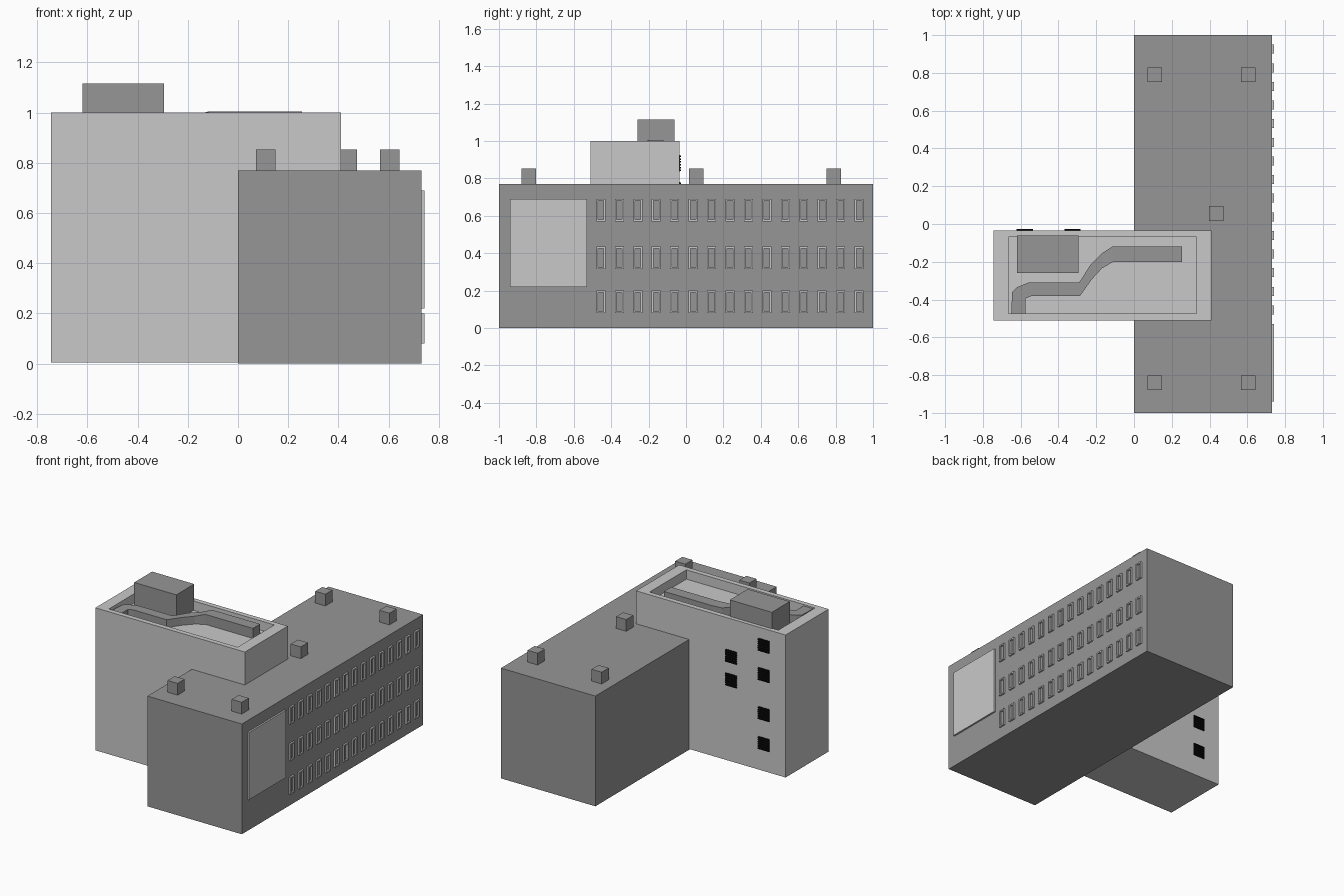
import bpy
import bmesh

cube = bpy.data.objects.get("Cube")
if cube:
    bpy.data.objects.remove(cube, do_unlink=True)


def material(name, value):
    m = bpy.data.materials.new(name)
    m.use_nodes = True
    colour = (value, value, value, 1)
    m.diffuse_color = colour
    m.node_tree.nodes["Principled BSDF"].inputs["Base Color"].default_value = colour
    return m


light = material("light grey", 0.584)
dark = material("mid grey", 0.305)
black = material("black", 0.003)


def finish(bm, name, mat):
    bmesh.ops.recalc_face_normals(bm, faces=bm.faces)
    mesh = bpy.data.meshes.new(name)
    bm.to_mesh(mesh)
    bm.free()
    mesh.materials.append(mat)
    obj = bpy.data.objects.new(name, mesh)
    bpy.context.collection.objects.link(obj)
    return obj


def add_box(bm, x, y, z):
    """Add a box given its (min, max) on each axis."""
    verts = bmesh.ops.create_cube(bm, size=1)["verts"]
    for v in verts:
        v.co = [(a + b) / 2 + c * (b - a) for (a, b), c in zip((x, y, z), v.co)]


def box(name, mat, x, y, z):
    bm = bmesh.new()
    add_box(bm, x, y, z)
    return finish(bm, name, mat)


# Long main wing with roof vents
WALL, FRONT = 0.73, 0.742
box("main_wing", dark, (0, WALL), (-1, 1), (0, 0.77))
vents = [(0.11, 0.79), (0.605, 0.79), (0.435, 0.055), (0.11, -0.84), (0.605, -0.84)]
for i, (x, y) in enumerate(vents):
    box(f"roof_vent_{i + 1}", dark, (x - 0.039, x + 0.039), (y - 0.039, y + 0.039), (0.77, 0.852))

# Large panel on the side wall
box("wall_panel", light, (WALL, FRONT), (-0.94, -0.53), (0.22, 0.69))

# Window frames in three rows
bm = bmesh.new()
HALF, BAR = 0.024, 0.009
for low in (0.08, 0.315, 0.57):
    high = low + 0.12
    for i in range(15):
        y = -0.455 + i * 0.0986
        for a in (y - HALF, y + HALF - BAR):
            add_box(bm, (WALL, FRONT), (a, a + BAR), (low, high))
        for b in (low, high - BAR):
            add_box(bm, (WALL, FRONT), (y - HALF + BAR, y + HALF - BAR), (b, b + BAR))
finish(bm, "window_frames", light)

# Tower with a sunken roof
ROOF = 0.935
bm = bmesh.new()
add_box(bm, (-0.745, 0.41), (-0.51, -0.035), (0.005, 1))
bm.faces.ensure_lookup_table()
top = max(bm.faces, key=lambda f: f.calc_center_median().z)


def sunken(face, z):
    for v in face.verts:
        v.co = (0.33 if v.co.x > -0.17 else -0.665, -0.07 if v.co.y > -0.27 else -0.475, z)


bmesh.ops.inset_region(bm, faces=[top], thickness=0.03)
sunken(top, 1)
bmesh.ops.inset_region(bm, faces=[top], thickness=0.01)
sunken(top, ROOF)
finish(bm, "tower", light)

# Rooftop plant room
box("plant_room", dark, (-0.62, -0.295), (-0.26, -0.062), (ROOF, 1.115))

# Winding rooftop duct, slightly higher at its straight end
outline = [
    (-0.65, -0.475), (-0.645, -0.36), (-0.62, -0.335), (-0.56, -0.31),
    (-0.29, -0.31), (-0.23, -0.215), (-0.17, -0.155), (-0.115, -0.12),
    (0.255, -0.12), (0.255, -0.2), (-0.11, -0.2), (-0.17, -0.235),
    (-0.225, -0.295), (-0.285, -0.38), (-0.54, -0.38), (-0.575, -0.395),
    (-0.575, -0.475),
]
bm = bmesh.new()
base = bm.faces.new([bm.verts.new((x, y, ROOF)) for x, y in outline])
lifted = bmesh.ops.extrude_face_region(bm, geom=[base])["geom"]
for v in lifted:
    if isinstance(v, bmesh.types.BMVert):
        v.co.z = 1.005 if v.co.x > -0.12 else 0.99
bmesh.ops.triangulate(bm, faces=[f for f in bm.faces if len(f.verts) > 4])
finish(bm, "roof_duct", dark)

# Black louvred openings on the back of the tower
bm = bmesh.new()
for x, heights in ((-0.578, (0.88, 0.676, 0.403, 0.194)), (-0.325, (0.736, 0.571))):
    for z in heights:
        add_box(bm, (x - 0.041, x + 0.041), (-0.036, -0.031), (z - 0.044, z + 0.044))
        for k in range(6):
            s = z - 0.0375 + k * 0.015
            add_box(bm, (x - 0.043, x + 0.043), (-0.036, -0.027), (s - 0.004, s + 0.004))
finish(bm, "louvres", black)
